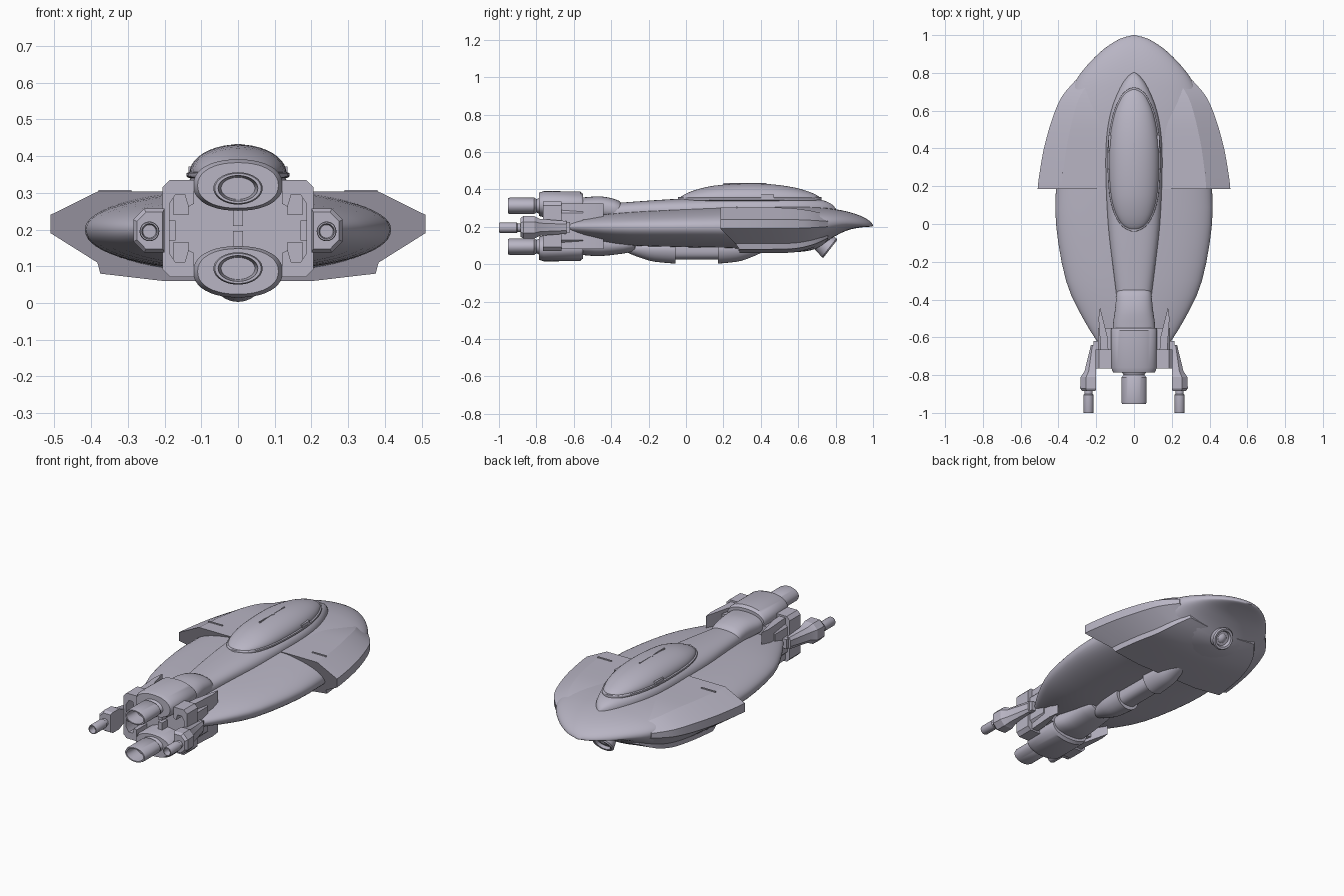
import bpy, bmesh, math
from mathutils import Matrix

if "Cube" in bpy.data.objects:
    bpy.data.objects.remove(bpy.data.objects["Cube"], do_unlink=True)

COLOR = (0.48, 0.46, 0.55, 1)
hull_grey = bpy.data.materials.new("lavender grey")
hull_grey.use_nodes = True
hull_grey.diffuse_color = COLOR
shader = hull_grey.node_tree.nodes["Principled BSDF"]
shader.inputs["Base Color"].default_value = COLOR
shader.inputs["Roughness"].default_value = 0.6
MID = 0.203  # height the engine group is mirrored about


def flip(z, s):
    return MID + s * (z - MID)


def finish(name, bm, angle=35):
    bmesh.ops.recalc_face_normals(bm, faces=bm.faces)
    mesh = bpy.data.meshes.new(name)
    bm.to_mesh(mesh)
    bm.free()
    mesh.materials.append(hull_grey)
    obj = bpy.data.objects.new(name, mesh)
    bpy.context.collection.objects.link(obj)
    bpy.ops.object.select_all(action="DESELECT")
    obj.select_set(True)
    bpy.context.view_layer.objects.active = obj
    bpy.ops.object.shade_smooth_by_angle(angle=math.radians(angle))
    return obj


def skin(name, rings, angle=35):
    """Join equal rings of points into a closed skin."""
    bm = bmesh.new()
    loops = [[bm.verts.new(p) for p in ring] for ring in rings]
    for a, b in zip(loops, loops[1:]):
        for i in range(len(a)):
            j = (i + 1) % len(a)
            bm.faces.new((a[i], a[j], b[j], b[i]))
    bm.faces.new(loops[0])
    bm.faces.new(loops[-1])
    return finish(name, bm, angle)


def smooth(rows, steps):
    """Catmull-Rom resampling of the station rows."""
    out = []
    for i in range(len(rows) - 1):
        quad = (rows[max(i - 1, 0)], rows[i], rows[i + 1], rows[min(i + 2, len(rows) - 1)])
        for k in range(steps):
            t = k / steps
            out.append([b + t / 2 * (c - a + t * (2 * a - 5 * b + 4 * c - d + t * (3 * (b - c) + d - a)))
                        for a, b, c, d in zip(*quad)])
    return out + [rows[-1]]


def loft(name, rows, n=40, power=2, steps=3, cx=0, angle=35):
    """Rows are y, half width, middle z, top z, bottom z."""
    rings = []
    for y, w, zm, zt, zb in (smooth(rows, steps) if steps else rows):
        ring = []
        for k in range(n):
            a = math.tau * k / n
            c, s = math.cos(a), math.sin(a)
            h = zt - zm if s > 0 else zm - zb
            ring.append((cx + max(w, 0.001) * math.copysign(abs(c) ** (2 / power), c), y,
                         zm + h * math.copysign(abs(s) ** (2 / power), s)))
        rings.append(ring)
    return skin(name, rings, angle)


def prism(name, points, lo, hi, axis):
    """Extrude a flat polygon along the y or z axis."""
    place = (lambda p, d: (p[0], d, p[1])) if axis == "y" else (lambda p, d: (p[0], p[1], d))
    return skin(name, [[place(p, d) for p in points] for d in (lo, hi)])


def box(name, x0, x1, y0, y1, z0, z1):
    return prism(name, [(x0, z0), (x1, z0), (x1, z1), (x0, z1)], y0, y1, "y")


# Saucer hull
loft("saucer_hull", [
    (-0.66, 0.17, 0.20, 0.236, 0.165), (-0.5, 0.27, 0.20, 0.26, 0.13),
    (-0.3, 0.36, 0.20, 0.28, 0.10), (0, 0.413, 0.20, 0.297, 0.09),
    (0.25, 0.41, 0.20, 0.308, 0.085), (0.45, 0.395, 0.21, 0.31, 0.065),
    (0.6, 0.37, 0.215, 0.31, 0.065), (0.7, 0.335, 0.22, 0.305, 0.085),
    (0.78, 0.295, 0.22, 0.297, 0.14), (0.86, 0.23, 0.22, 0.282, 0.18),
    (0.93, 0.155, 0.215, 0.26, 0.196), (0.98, 0.075, 0.21, 0.233, 0.2),
    (1.0, 0.004, 0.207, 0.21, 0.204)], n=64, power=2.15)

# Forward mantle with swept wing tips and a raked trailing face
rings = []
for y, w, squash in smooth([(0.185, 0.51, 1), (0.25, 0.503, 1), (0.4, 0.477, 1), (0.55, 0.435, 0.97),
                            (0.67, 0.385, 0.8), (0.76, 0.31, 0.55)], 3):
    half = [(0.4, 0.303), (0.75, 0.303), (1, 0.24), (1, 0.19), (0.75, 0.11), (0.735, 0.08), (0.4, 0.06)]
    ring = []
    for side, points in ((1, half), (-1, half[::-1])):
        for f, z in points:
            rake = 0.1 * min(max((0.19 - z) / 0.1, 0), 1) * (0.76 - y) / 0.575
            ring.append((side * f * w, y + rake, 0.215 + squash * (z - 0.215)))
    rings.append(ring)
skin("wing_mantle", rings, 25)

# Dorsal spine, canopy and its rim
loft("dorsal_spine", [
    (-0.4, 0.09, 0.27, 0.325, 0.22), (-0.2, 0.115, 0.28, 0.34, 0.22),
    (0, 0.138, 0.28, 0.352, 0.22), (0.25, 0.15, 0.29, 0.362, 0.22),
    (0.45, 0.147, 0.29, 0.364, 0.22), (0.6, 0.122, 0.29, 0.36, 0.22),
    (0.72, 0.075, 0.285, 0.345, 0.22), (0.78, 0.035, 0.28, 0.32, 0.22),
    (0.805, 0.002, 0.28, 0.29, 0.22)], power=2.6)
outline = [(-0.035, 0.004, 0.352), (-0.01, 0.055, 0.372), (0.05, 0.095, 0.397), (0.15, 0.122, 0.42),
           (0.3, 0.132, 0.431), (0.45, 0.128, 0.428), (0.58, 0.104, 0.41), (0.67, 0.065, 0.383),
           (0.705, 0.03, 0.365), (0.715, 0.003, 0.355)]
loft("canopy", [(y, w, 0.352, zt, 0.33) for y, w, zt in outline])
loft("canopy_rim", [(y * 1.02 - 0.006, w * 1.06, 0.35, 0.359, 0.335) for y, w, _ in outline], power=4)
box("canopy_antenna", -0.003, 0.003, 0.2, 0.43, 0.41, 0.433)
prism("antenna_hub", [(0.009 * math.cos(k * math.tau / 12), 0.32 + 0.009 * math.sin(k * math.tau / 12))
                      for k in range(12)], 0.41, 0.433, "z")
for side, label in ((1, "left"), (-1, "right")):
    box(label + "_canopy_window", *sorted((side * 0.11, side * 0.135)), 0.4, 0.47, 0.355, 0.372)
    box(label + "_wing_strip", *sorted((side * 0.29, side * 0.38)), 0.268, 0.276, 0.295, 0.308)

# Ventral keel pods joined by a slim middle section
loft("keel_bridge", [(-0.08, 0.06, 0.09, 0.12, 0.026), (0.19, 0.06, 0.09, 0.12, 0.026)], steps=0, power=3)
pod = [(0.2, 0.004, 0.08), (0.18, 0.035, 0.06), (0.11, 0.06, 0.03), (0.05, 0.072, 0.013), (-0.05, 0.078, 0.003)]
loft("front_keel_pod", [(0.22 + y, w, 0.085, 0.12, z) for y, w, z in pod], n=28)
loft("rear_keel_pod", [(-0.11 - y * 1.1, w, 0.085, 0.12, z) for y, w, z in pod], n=28)

# Dish under the nose
dish = loft("sensor_dish", [(y, r, 0, r, -r) for y, r in (
    (-0.12, 0.045), (-0.02, 0.056), (0.02, 0.064), (0.028, 0.058), (0.026, 0.046),
    (0.01, 0.04), (0.01, 0.026), (0.018, 0.015), (0.02, 0.002))], steps=0, n=32)
dish.data.transform(Matrix.Translation((0, 0.75, 0.1)) @ Matrix.Rotation(math.radians(-38), 4, "X"))

# Stern wall between the engines
prism("stern_wall", [(-0.19, 0.13), (-0.16, 0.1), (0.16, 0.1), (0.19, 0.13), (0.19, 0.275),
                     (0.16, 0.305), (-0.16, 0.305), (-0.19, 0.275)], -0.67, -0.55, "y")

# Upper and lower engines
for s, label in ((1, "upper"), (-1, "lower")):
    def engine(name, rows, **kw):
        loft(label + "_" + name, [(y, w, flip(z, s), *sorted((flip(z + h, s), flip(z - h, s)), reverse=True))
                                  for y, w, z, h in rows], **kw)
    start = -0.34 if s > 0 else -0.27
    engine("engine_bulb", [(start, 0.065, 0.285, 0.02), (start - 0.02, 0.09, 0.29, 0.05),
                           (-0.45, 0.1, 0.3, 0.062), (-0.54, 0.112, 0.3, 0.058),
                           (-0.58, 0.105, 0.3, 0.055)], power=2.4)
    engine("engine_collar", [(-0.55, 0.118, 0.32, 0.055), (-0.565, 0.122, 0.321, 0.068),
                             (-0.76, 0.122, 0.321, 0.07), (-0.785, 0.11, 0.32, 0.062)],
           power=2.2, steps=0)
    engine("engine_nozzle", [(-0.76, 0.08, 0.312, 0.052), (-0.8, 0.055, 0.312, 0.036),
                             (-0.812, 0.067, 0.312, 0.044), (-0.94, 0.067, 0.312, 0.044),
                             (-0.952, 0.063, 0.312, 0.041), (-0.952, 0.054, 0.312, 0.035),
                             (-0.87, 0.046, 0.312, 0.03)], steps=0)
    # Small strut between engine and stern wall
    z0, z1 = sorted((flip(0.21, s), flip(0.27, s)))
    box(label + "_engine_strut", -0.014, 0.014, -0.72, -0.65, z0, z1)

# Side brackets, fins and outboard thrusters
for side, label in ((1, "left"), (-1, "right")):
    upper = [(0.12, 0.27), (0.135, 0.262), (0.145, 0.295), (0.17, 0.295), (0.187, 0.27)]
    outer = [(0.205, 0.25), (0.205, 0.315), (0.185, 0.335), (0.12, 0.335)]
    lower = [(x, flip(z, -1)) for x, z in (upper + outer)]
    bracket = upper + lower[4::-1] + lower[:4:-1] + outer
    prism(label + "_stern_bracket", [(side * x, z) for x, z in bracket], -0.765, -0.665, "y")
    for s, level in ((1, "upper"), (-1, "lower")):
        fin = [(0.18, -0.44), (0.188, -0.5), (0.175, -0.68), (0.135, -0.68), (0.14, -0.6)]
        prism(f"{label}_{level}_stern_fin", [(side * x, y) for x, y in fin],
              *sorted((flip(0.24, s), flip(0.325, s))), "z")

    # Chamfered thruster housing flaring toward the rear
    rings = []
    for y, x0, x1, h in ((-0.64, 0.205, 0.228, 0.034), (-0.78, 0.2, 0.262, 0.045),
                         (-0.81, 0.2, 0.282, 0.06), (-0.87, 0.2, 0.285, 0.06), (-0.885, 0.205, 0.275, 0.05)):
        xc = x1 - (x1 - x0) * 0.35
        rings.append([(side * x, y, 0.197 + z * h) for x, z in (
            (x0, 1), (xc, 1), (x1, 0.5), (x1, -0.5), (xc, -1), (x0, -1))])
    skin(label + "_thruster_housing", rings, 25)
    loft(label + "_thruster_nozzle", [(y, r, 0.195, 0.195 + r, 0.195 - r) for y, r in (
        (-0.86, 0.022), (-0.9, 0.022), (-0.905, 0.027), (-0.995, 0.027), (-1, 0.025), (-1, 0.021),
        (-0.96, 0.018))], n=20, steps=0, cx=side * 0.241)
    box(label + "_thruster_pylon", *sorted((side * 0.17, side * 0.215)), -0.76, -0.62, 0.17, 0.225)
